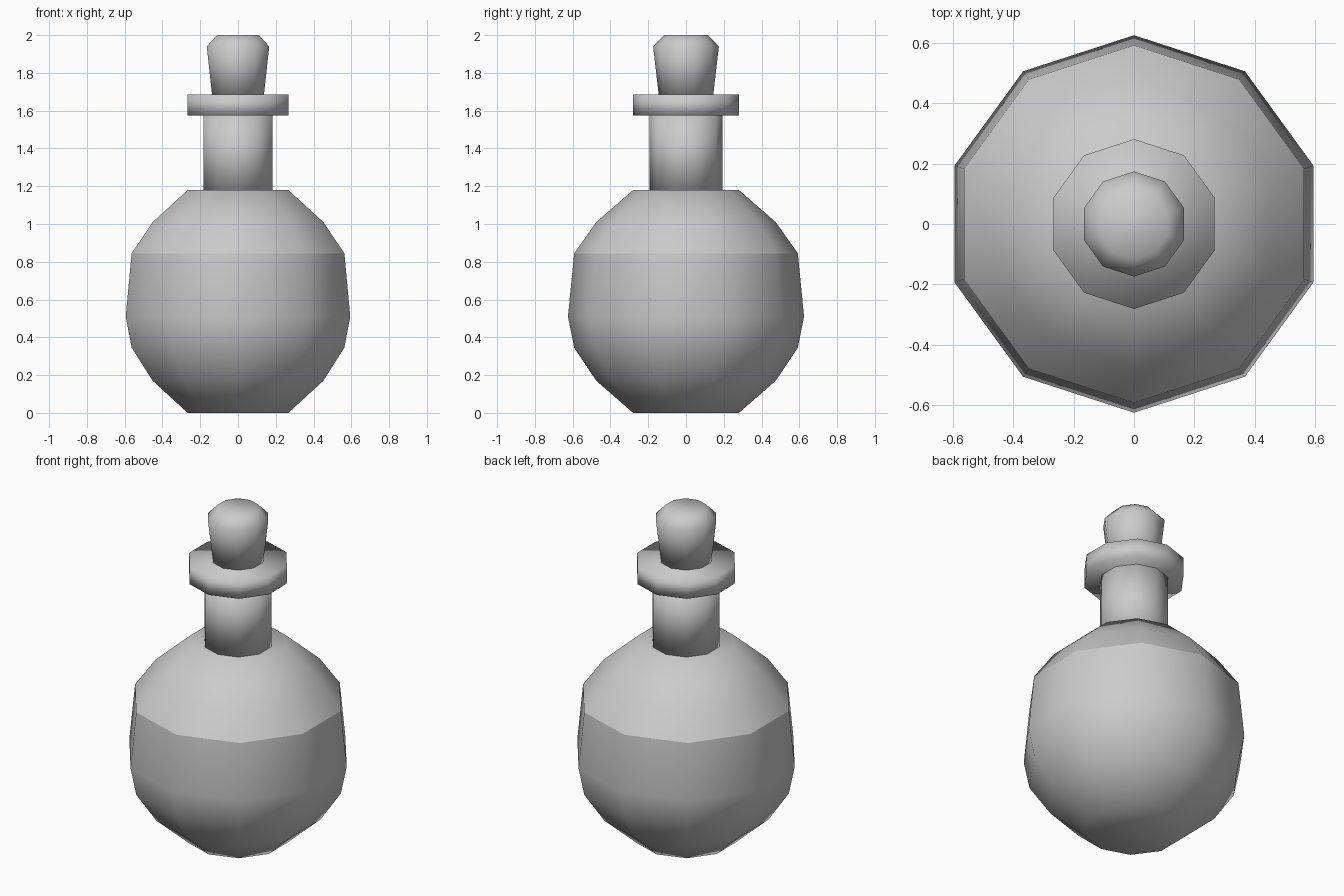
import bpy, bmesh, math

cube = bpy.data.objects.get("Cube")
if cube:
    bpy.data.objects.remove(cube, do_unlink=True)

SIDES = 10

grey = bpy.data.materials.new("plain_grey")
grey.use_nodes = True
grey.diffuse_color = (0.6, 0.6, 0.6, 1)
grey.node_tree.nodes["Principled BSDF"].inputs["Base Color"].default_value = (0.6, 0.6, 0.6, 1)


def lathe(name, profile, sharp_angle, sharp_rings=()):
    """Capped ten-sided solid from (radius, height) pairs, bottom to top."""
    bm = bmesh.new()
    rings = []
    for r, z in profile:
        angles = [math.pi / 2 + math.tau * i / SIDES for i in range(SIDES)]
        rings.append([bm.verts.new((r * math.cos(a), r * math.sin(a), z)) for a in angles])
    for low, high in zip(rings, rings[1:]):
        for i in range(SIDES):
            j = (i + 1) % SIDES
            bm.faces.new((low[i], low[j], high[j], high[i]))
    bm.faces.new(rings[0][::-1])
    bm.faces.new(rings[-1])
    for face in bm.faces:
        face.smooth = True
    # Creases where faces meet sharply, and on the chosen rings
    for edge in bm.edges:
        edge.smooth = edge.calc_face_angle() < math.radians(sharp_angle)
    for k in sharp_rings:
        for i in range(SIDES):
            bm.edges.get((rings[k][i], rings[k][i - 1])).smooth = False
    mesh = bpy.data.meshes.new(name)
    bm.to_mesh(mesh)
    bm.free()
    mesh.materials.append(grey)
    obj = bpy.data.objects.new(name, mesh)
    bpy.context.collection.objects.link(obj)
    return obj


# Round flask with a crease at the fill line
lathe("flask_body", [(0.28, 0), (0.475, 0.17), (0.592, 0.345), (0.625, 0.51),
                     (0.592, 0.845), (0.475, 1.01), (0.28, 1.18)], 80, sharp_rings=[4])

# Neck, lip and stopper
lathe("neck", [(0.192, 1.17), (0.192, 1.58)], 40)
lathe("lip", [(0.281, 1.575), (0.281, 1.685)], 40)
lathe("stopper", [(0.144, 1.68), (0.174, 1.94), (0.116, 2.0)], 40)
